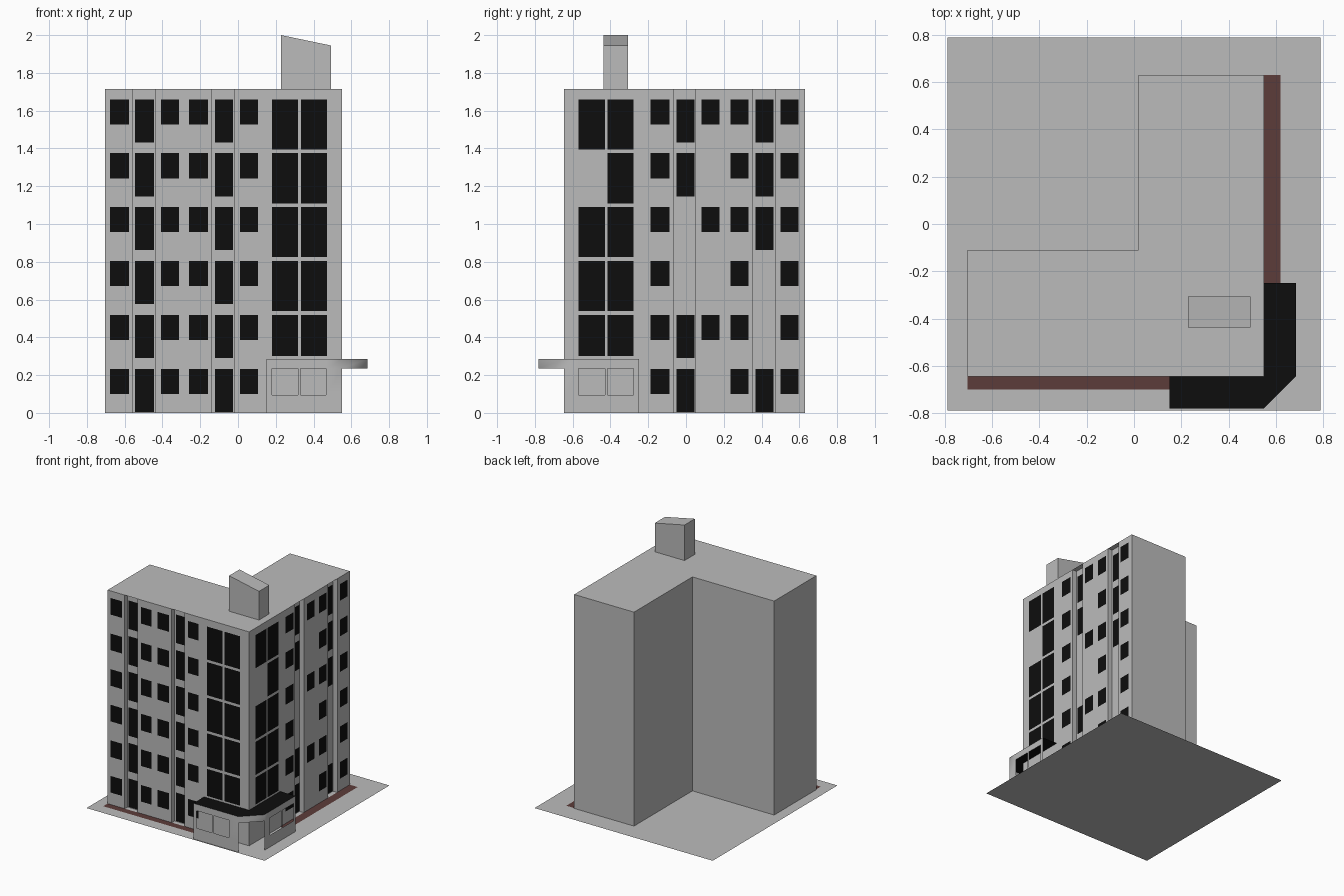
import bpy

cube = bpy.data.objects.get("Cube")
if cube:
    bpy.data.objects.remove(cube, do_unlink=True)


def material(name, rgb):
    mat = bpy.data.materials.new(name)
    mat.use_nodes = True
    mat.diffuse_color = (*rgb, 1)
    mat.node_tree.nodes["Principled BSDF"].inputs["Base Color"].default_value = (*rgb, 1)
    return mat


GREY = material("concrete grey", (0.5, 0.5, 0.5))
BLACK = material("window black", (0.004, 0.004, 0.004))
RED = material("paving red", (0.107, 0.045, 0.042))


def build(name, verts, faces, mat):
    mesh = bpy.data.meshes.new(name)
    mesh.from_pydata(verts, [], faces)
    mesh.materials.append(mat)
    obj = bpy.data.objects.new(name, mesh)
    bpy.context.scene.collection.objects.link(obj)
    return obj


def flat(name, outline, z, mat):
    return build(name, [(x, y, z) for x, y in outline], [range(len(outline))], mat)


def rect(x0, x1, y0, y1):
    return [(x0, y0), (x1, y0), (x1, y1), (x0, y1)]


# Main dimensions
LEFT, RIGHT, FRONT, BACK = -0.705, 0.55, -0.645, 0.63
INNER_X, INNER_Y = 0.02, -0.11
HEIGHT, RECESS, GAP = 1.715, 0.04, 0.003
front_bands = [(-0.555, -0.44), (-0.138, -0.021)]
side_bands = [(-0.066, 0.05), (0.352, 0.474)]

# Ground and paving strips
flat("ground_plate", rect(-0.79, 0.79, -0.79, 0.79), 0, GREY)
flat("front_paving", rect(LEFT, 0.15, -0.70, FRONT), GAP, RED)
flat("side_paving", rect(RIGHT, 0.62, -0.25, BACK), GAP, RED)

# L-shaped block with recessed vertical bands under a full roof
back_outline = [(RIGHT, BACK), (INNER_X, BACK), (INNER_X, INNER_Y), (LEFT, INNER_Y)]
path = [(LEFT, FRONT)]
for a, b in front_bands:
    path += [(a, FRONT), (a, FRONT + RECESS), (b, FRONT + RECESS), (b, FRONT)]
path.append((RIGHT, FRONT))
for a, b in side_bands:
    path += [(RIGHT, a), (RIGHT - RECESS, a), (RIGHT - RECESS, b), (RIGHT, b)]
path += back_outline
n = len(path)
build("building_walls",
      [(x, y, z) for z in (0, HEIGHT) for x, y in path],
      [(i, (i + 1) % n, n + (i + 1) % n, n + i) for i in range(n)], GREY)
flat("building_roof", [(LEFT, FRONT), (RIGHT, FRONT)] + back_outline, HEIGHT, GREY)

# Windows: each column is (start, end, kind, storeys counted from the top)
DROP = {"small": 0.133, "tall": 0.228, "big": 0.265}
ALL, UPPER = range(6), range(5)
front_columns = [
    (-0.677, -0.577, "small", ALL), (-0.545, -0.445, "tall", ALL),
    (-0.407, -0.312, "small", ALL), (-0.26, -0.16, "small", ALL),
    (-0.122, -0.027, "tall", ALL), (0.01, 0.105, "small", ALL),
    (0.18, 0.317, "big", UPPER), (0.333, 0.47, "big", UPPER)]
side_columns = [
    (-0.57, -0.43, "big", (0, 2, 3, 4)), (-0.415, -0.278, "big", UPPER),
    (-0.188, -0.087, "small", ALL), (-0.05, 0.045, "tall", (0, 1, 4, 5)),
    (0.082, 0.177, "small", (0, 2, 4)), (0.235, 0.33, "small", ALL),
    (0.368, 0.463, "tall", (0, 1, 2, 5)), (0.50, 0.595, "small", ALL)]


def windows(name, columns, place):
    verts, faces = [], []
    for a, b, kind, storeys in columns:
        depth = GAP - (RECESS if kind == "tall" else 0)
        for s in storeys:
            top = 1.66 - s * 0.2853
            low = max(top - DROP[kind], 0.302 if kind == "big" else 0.004)
            k = len(verts)
            verts += [place(u, depth, z) for u, z in ((a, low), (b, low), (b, top), (a, top))]
            faces.append(range(k, k + 4))
    build(name, verts, faces, BLACK)


windows("front_windows", front_columns, lambda u, d, z: (u, FRONT - d, z))
windows("side_windows", side_columns, lambda u, d, z: (RIGHT + d, u, z))

# Corner shop: thin screen walls with openings and a fascia across the open corner
OUT_Y, OUT_X = -0.78, 0.685
plan = [(x, OUT_Y) for x in (0.15, 0.18, 0.317, 0.33, 0.467, RIGHT)]
plan += [(OUT_X, y) for y in (FRONT, -0.57, -0.43, -0.415, -0.278, -0.25)]
levels = (0, 0.095, 0.234, 0.286)
m = len(plan)
openings = {(c, 1) for c in (1, 3, 7, 9)} | {(5, 0), (5, 1)}
screen = build("shop_walls",
               [(x, y, z) for z in levels for x, y in plan],
               [(r * m + c, r * m + c + 1, (r + 1) * m + c + 1, (r + 1) * m + c)
                for r in range(3) for c in range(m - 1) if (c, r) not in openings], GREY)
screen.data.shade_smooth()
screen.modifiers.new("weighted normals", "WEIGHTED_NORMAL")
flat("shop_canopy",
     [(0.15, FRONT), (0.15, OUT_Y), (RIGHT, OUT_Y), (OUT_X, FRONT),
      (OUT_X, -0.25), (RIGHT, -0.25), (RIGHT, FRONT)], levels[-1], BLACK)

# Rooftop stair house with a sloping top
base = rect(0.228, 0.492, -0.437, -0.307)
tops = (2.0, 1.945, 1.945, 2.0)
build("roof_stair_house",
      [(x, y, HEIGHT) for x, y in base] + [(x, y, z) for (x, y), z in zip(base, tops)],
      [(i, (i + 1) % 4, 4 + (i + 1) % 4, 4 + i) for i in range(4)] + [(4, 5, 6, 7)], GREY)
